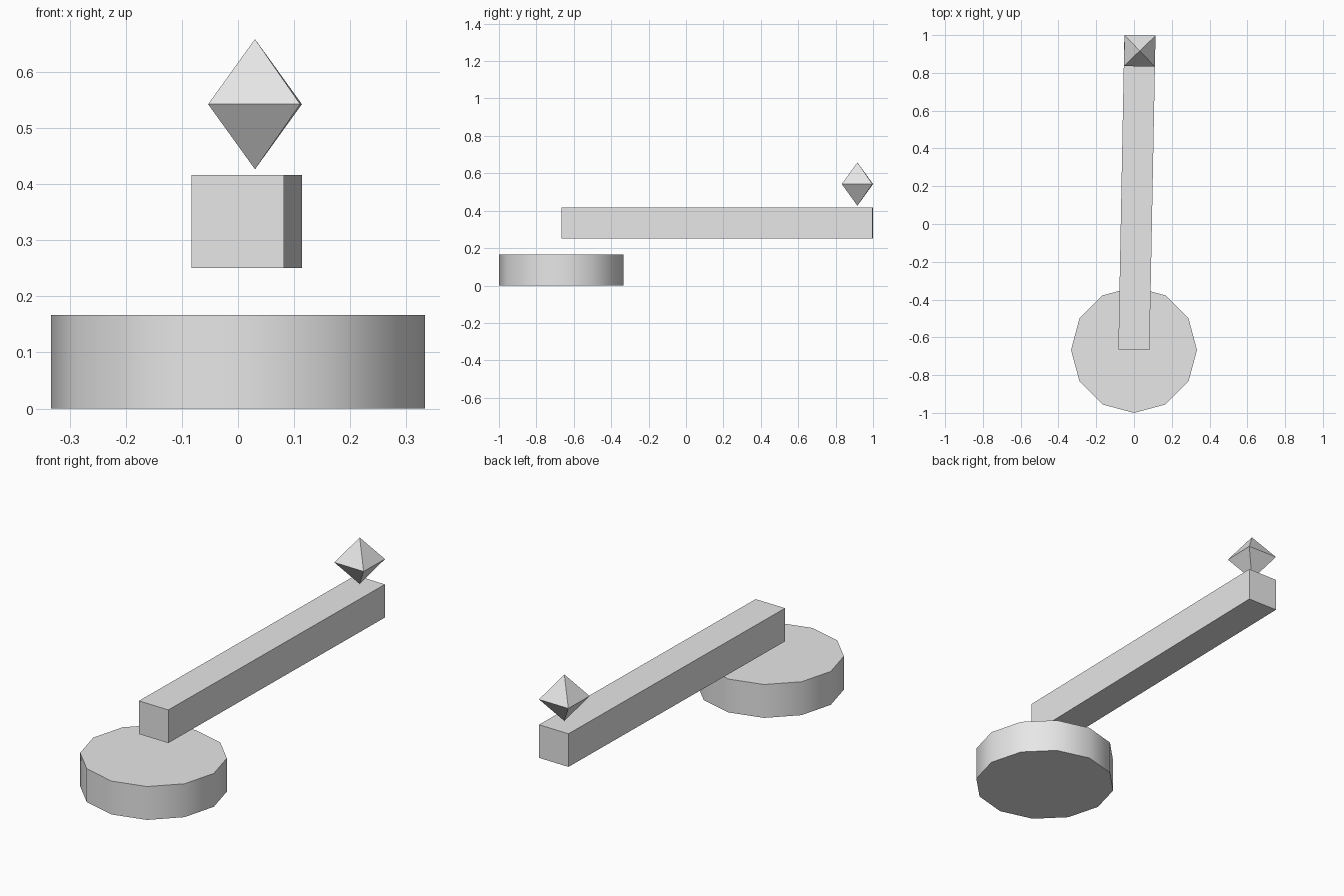
import bpy
import math

if "Cube" in bpy.data.objects:
    bpy.data.objects.remove(bpy.data.objects["Cube"])

grey = bpy.data.materials.new("plain grey")
grey.diffuse_color = (0.8, 0.8, 0.8, 1)
grey.use_nodes = True
grey.node_tree.nodes["Principled BSDF"].inputs["Base Color"].default_value = grey.diffuse_color

TURN = -0.0192  # slight turn of the beam and marker about z


def finish(name):
    obj = bpy.context.object
    obj.name = name
    obj.data.materials.append(grey)
    return obj


# Twelve-sided base disc with smooth sides and flat caps
bpy.ops.mesh.primitive_cylinder_add(vertices=12, radius=0.3333, depth=0.1667,
                                    location=(0, -0.6667, 0.0833))
finish("base_disc")
bpy.ops.object.shade_smooth_by_angle(angle=math.radians(40))

# Long square beam floating above the disc
bpy.ops.mesh.primitive_cube_add(size=1, location=(0.0155, 0.1667, 0.3335),
                                rotation=(0, 0, TURN))
finish("beam").scale = (0.1648, 1.6638, 0.1655)

# Octahedral marker over the far end: two square pyramids joined at the waist
R = 0.116
bpy.ops.mesh.primitive_circle_add(vertices=4, radius=R, fill_type='NOTHING',
                                  location=(0.0303, 0.9165, 0.5425),
                                  rotation=(0, 0, TURN + math.pi / 4))
marker = finish("end_marker")
ring = [tuple(v.co) for v in marker.data.vertices]
marker.data.clear_geometry()
faces = [(i, (i + 1) % 4, 4) for i in range(4)]
faces += [((i + 1) % 4, i, 5) for i in range(4)]
marker.data.from_pydata(ring + [(0, 0, R), (0, 0, -R)], [], faces)
bpy.ops.object.mode_set(mode='EDIT')
bpy.ops.mesh.select_all(action='SELECT')
bpy.ops.mesh.normals_make_consistent(inside=False)
bpy.ops.object.mode_set(mode='OBJECT')
